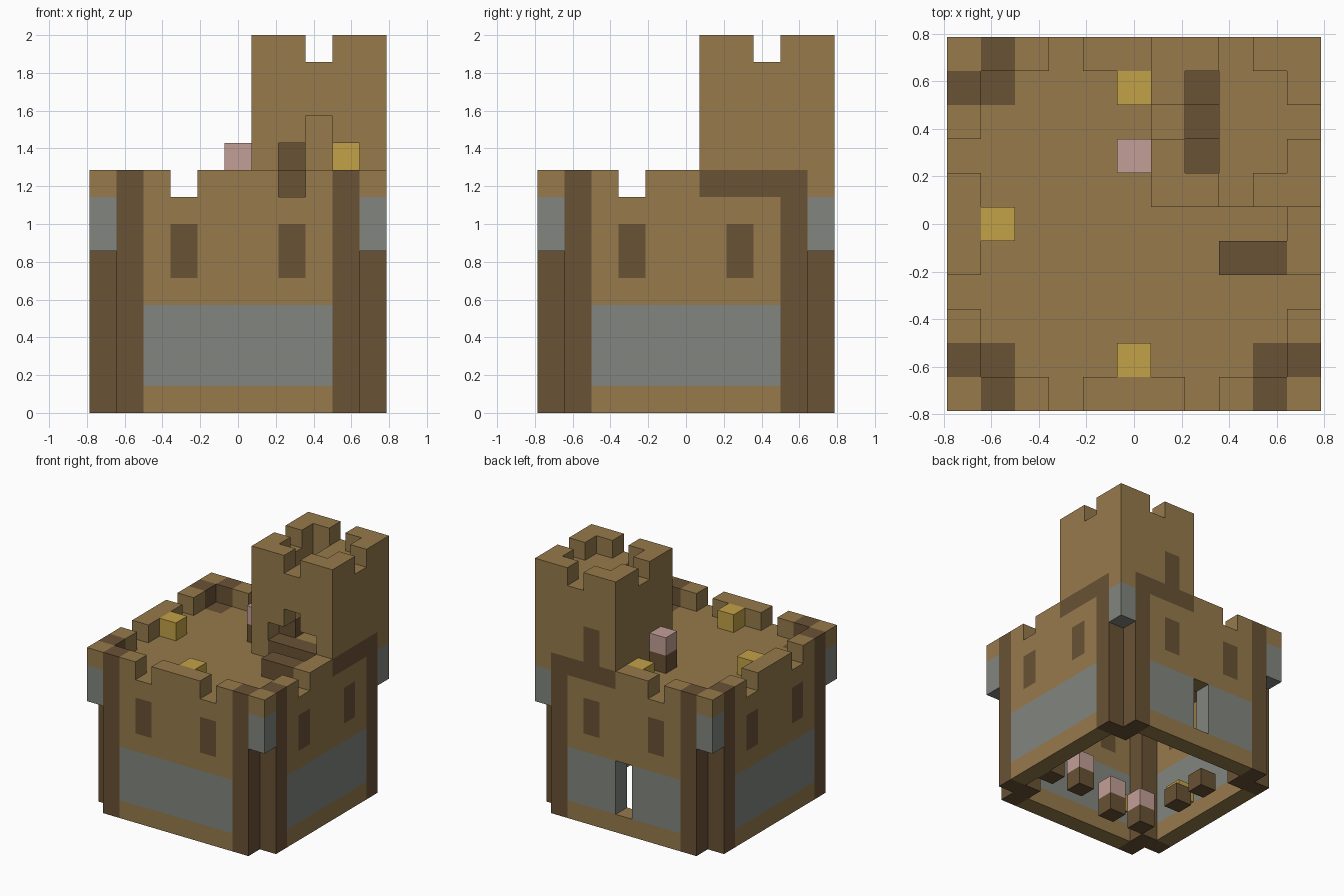
import bpy, bmesh
from mathutils import Matrix, Vector

cube = bpy.data.objects.get("Cube")
if cube:
    bpy.data.objects.remove(cube, do_unlink=True)

U = 1 / 7  # one block


def material(name, rgb):
    m = bpy.data.materials.new(name)
    m.use_nodes = True
    m.diffuse_color = (*rgb, 1)
    m.node_tree.nodes["Principled BSDF"].inputs["Base Color"].default_value = (*rgb, 1)
    return m


brown = material("tan wood", (0.305, 0.195, 0.071))
dark = material("dark wood", (0.141, 0.084, 0.036))
grey = material("grey stone", (0.223, 0.235, 0.209))
yellow = material("straw yellow", (0.54, 0.355, 0.063))
pink = material("skin pink", (0.54, 0.345, 0.305))

parts = {}


def box(part, mat, x, y, z, turns=0):
    """Add a block (ranges in block units) to a part, turned about z in quarters."""
    lo, hi = Vector((x[0], y[0], z[0])), Vector((x[1], y[1], z[1]))
    for _ in range(turns):
        lo, hi = Vector((-hi.y, lo.x, lo.z)), Vector((-lo.y, hi.x, hi.z))
    bm = parts.setdefault(part, (bmesh.new(), mat))[0]
    m = Matrix.Translation((lo + hi) / 2 * U) @ Matrix.Diagonal((*((hi - lo) * U), 1))
    bmesh.ops.create_cube(bm, size=1, matrix=m)


def cell(part, mat, x, y, z0, z1):
    box(part, mat, (x - .5, x + .5), (y - .5, y + .5), (z0, z1))


# Four curtain walls: front, right, back, left
OUT = (-5.5, -4.5)
full = (-3.5, 3.5)
for k, side in enumerate(("front", "right", "back", "left")):
    wall = side + "_wall"
    box(wall, brown, full, OUT, (0, 1), k)
    stone = [(-3.5, -.5), (.5, 3.5)] if side == "back" else [full]
    for span in stone:
        box(side + "_stone_band", grey, span, OUT, (1, 4), k)
    box(wall, brown, full, OUT, (4, 5), k)
    for span in ((-3.5, -2.5), (-1.5, 1.5), (2.5, 3.5)):
        box(wall, brown, span, OUT, (5, 7), k)
    for s in (-2, 2):
        box(side + "_window_slits", dark, (s - .5, s + .5), OUT, (5, 7), k)
    box(wall, brown, full, OUT, (7, 8), k)

    # Battlements and corner posts, stopping where the tower begins
    merlons = {"right": [(-3.5, -2.5), (-1.5, .5)],
               "back": [(-.5, 1.5), (2.5, 3.5)]}.get(
                   side, [(-3.5, -2.5), (-1.5, 1.5), (2.5, 3.5)])
    for span in merlons:
        box(side + "_battlements", brown, span, OUT, (8, 9), k)
    for s in (-4, 4):
        under_tower = (side, s) in (("right", 4), ("back", -4))
        box(side + "_corner_posts", dark, (s - .5, s + .5), OUT, (0, 8 if under_tower else 9), k)

    # Overhanging corner turret and the post behind it
    box("corner_turrets", grey, (4.5, 5.5), OUT, (6, 8), k)
    if side != "right":
        box("turret_caps", brown, (4.5, 5.5), OUT, (8, 9), k)
    box("inner_posts", dark, (3.5, 4.5), (-4.5, -3.5), (0, 8), k)

# Roof deck
box("roof_deck", brown, (-4.5, 4.5), full, (7, 8))
for y in ((-4.5, -3.5), (3.5, 4.5)):
    box("roof_deck", brown, full, y, (7, 8))
box("deck_step", dark, (2.5, 4.5), (-1.5, -.5), (8, 9))

# Tower base band
box("tower_base_band", dark, (1.5, 5.5), (.5, 1.5), (8, 9))
box("tower_base_band", dark, (4.5, 5.5), (1.5, 4.5), (8, 9))
box("tower_base_band", dark, (.5, 4.5), (4.5, 5.5), (8, 9))
box("tower_wall", brown, (4.5, 5.5), (4.5, 5.5), (8, 9))
box("tower_wall", brown, (.5, 1.5), (.5, 4.5), (8, 9))
box("tower_floor", brown, (1.5, 4.5), (1.5, 4.5), (8, 9))

# Tower side walls
for x in ((.5, 1.5), (4.5, 5.5)):
    box("tower_wall", brown, x, (.5, 5.5), (9, 13))
# Tower front wall with stepped arch
box("tower_wall", brown, (1.5, 4.5), (.5, 1.5), (11, 13))
for x in ((1.5, 2.5), (3.5, 4.5)):
    box("tower_wall", brown, x, (.5, 1.5), (10, 11))
# Tower back wall with slit
box("tower_wall", brown, (2.5, 4.5), (4.5, 5.5), (9, 13))
box("tower_wall", brown, (1.5, 2.5), (4.5, 5.5), (11, 13))
box("tower_slit", dark, (1.5, 2.5), (4.5, 5.5), (9, 11))

# Tower roof, stair and battlements
box("tower_roof", brown, (2.5, 4.5), (1.5, 4.5), (12, 13))
for i in range(3):
    cell("tower_stair", dark, 2, 2 + i, 9, 10 + i)
for x, arm_x in ((1, 2), (5, 4)):
    for y, arm_y in ((1, 2), (5, 4)):
        for cx, cy in ((x, y), (arm_x, y), (x, arm_y)):
            cell("tower_battlements", brown, cx, cy, 13, 14)

# Straw bales on the deck and in the tower
for x, y in ((0, 4), (-4, 0), (0, -4)):
    cell("straw_bales", yellow, x, y, 8, 9)
cell("tower_bale", yellow, 4, 4, 9, 10)

# Lookout on the deck and figures in the hall
cell("lookout_body", dark, 0, 2, 8, 9)
cell("lookout_head", pink, 0, 2, 9, 10)
for x, y in ((2, -2), (-1, -3), (-3, -3)):
    cell("figure_bodies", dark, x, y, 0, 1)
    cell("figure_heads", pink, x, y, 1, 2)
for x, y in ((4, -2), (-3, 0), (-3, 2)):
    cell("hall_benches", dark, x, y, 0, 1)
cell("hall_bales", yellow, -4, -1, 1, 2)
cell("hall_bales", yellow, -2, -4, 1, 2)

# Turn each part into an object
for name, (bm, mat) in parts.items():
    mesh = bpy.data.meshes.new(name)
    bm.to_mesh(mesh)
    bm.free()
    mesh.materials.append(mat)
    bpy.context.collection.objects.link(bpy.data.objects.new(name, mesh))
